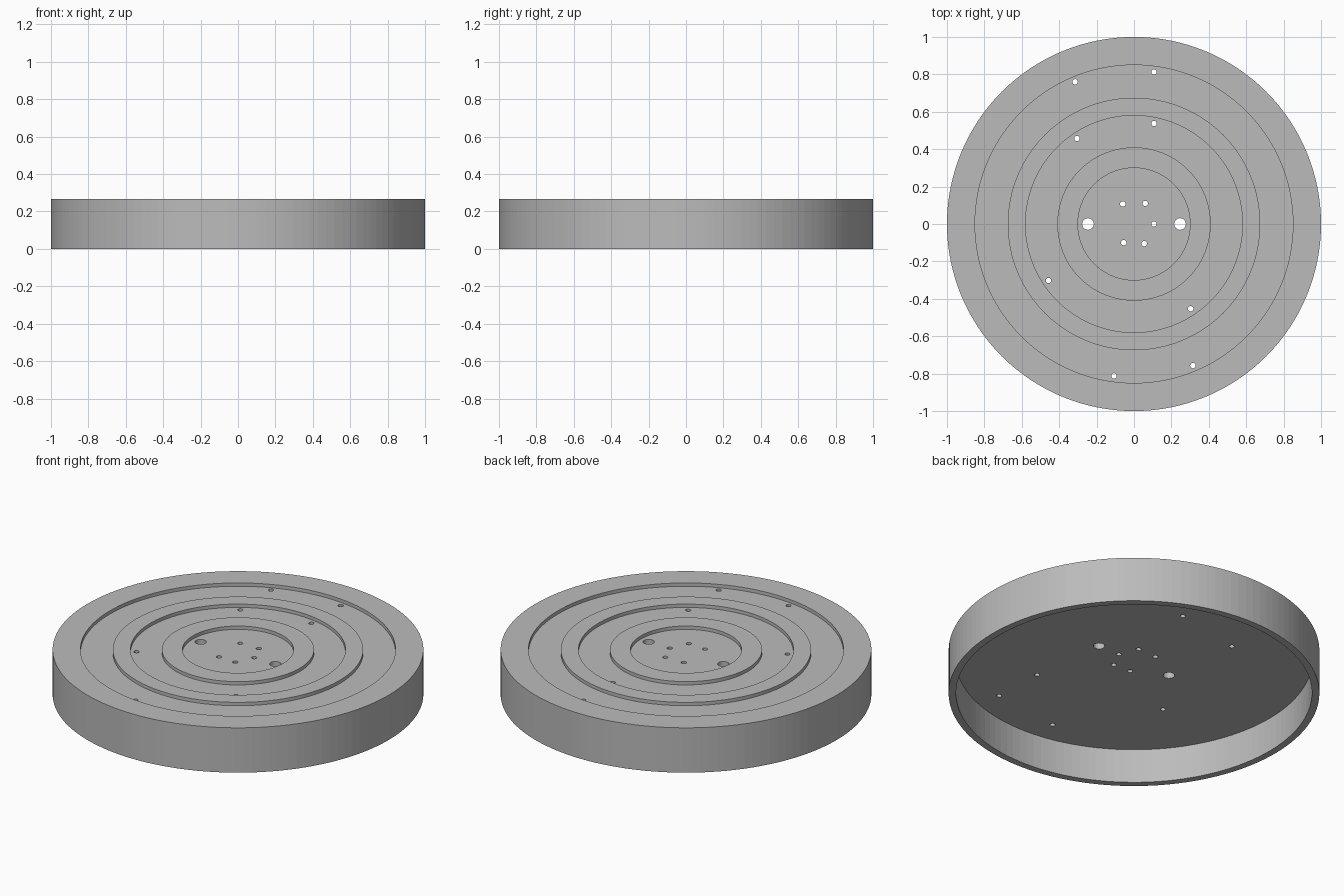
import bpy, bmesh, math
from mathutils import Matrix, Vector

default = bpy.data.objects.get("Cube")
if default:
    bpy.data.objects.remove(default, do_unlink=True)

TOP, FLOOR, CEILING = 0.267, 0.247, 0.203
SEGMENTS = 128

# Plain grey material
grey = bpy.data.materials.new("grey")
grey.use_nodes = True
colour = (0.5, 0.5, 0.5, 1)
grey.diffuse_color = colour
grey.node_tree.nodes["Principled BSDF"].inputs["Base Color"].default_value = colour


def make_object(name, bm):
    bmesh.ops.recalc_face_normals(bm, faces=bm.faces)
    mesh = bpy.data.meshes.new(name)
    bm.to_mesh(mesh)
    bm.free()
    mesh.materials.append(grey)
    obj = bpy.data.objects.new(name, mesh)
    bpy.context.collection.objects.link(obj)
    return obj


# Disc: stepped top with raised rings, thin skirt, hollow underside
profile = [(0, CEILING), (0.96, CEILING), (0.96, 0), (1, 0), (1, TOP)]
level = TOP
for radius in (0.85, 0.675, 0.58, 0.41, 0.30):
    step = FLOOR if level == TOP else TOP
    profile += [(radius, level), (radius, step)]
    level = step
profile.append((0, FLOOR))

bm = bmesh.new()
verts = [bm.verts.new((r, 0, z)) for r, z in profile]
edges = [bm.edges.new(pair) for pair in zip(verts, verts[1:])]
bmesh.ops.spin(bm, geom=verts + edges, cent=(0, 0, 0), axis=(0, 0, 1),
               angle=math.tau, steps=SEGMENTS)
bmesh.ops.remove_doubles(bm, verts=bm.verts, dist=0.0001)
disc = make_object("grooved_disc", bm)

# Through holes: two large ones, a centre group and pairs in the grooves
small_holes = [(-0.06, 0.107), (0.06, 0.11), (0.107, 0), (-0.055, -0.1), (0.055, -0.105),
               (-0.305, 0.457), (0.107, 0.537), (-0.457, -0.302), (0.303, -0.453),
               (-0.315, 0.76), (0.107, 0.813), (0.315, -0.757), (-0.107, -0.812)]
holes = [(x, y, 0.0145) for x, y in small_holes] + [(s * 0.246, 0, 0.031) for s in (-1, 1)]

bm = bmesh.new()
for x, y, radius in holes:
    bmesh.ops.create_cone(bm, cap_ends=True, segments=24, radius1=radius, radius2=radius,
                          depth=0.2, matrix=Matrix.Translation(Vector((x, y, 0.23))))
cutter = make_object("hole_cutter", bm)
cutter.hide_render = True

# Drill the holes, then discard the cutter
cut = disc.modifiers.new("holes", 'BOOLEAN')
cut.operation = 'DIFFERENCE'
cut.solver = 'EXACT'
cut.object = cutter
bpy.context.view_layer.objects.active = disc
disc.select_set(True)
bpy.ops.object.modifier_apply(modifier=cut.name)
bpy.data.objects.remove(cutter, do_unlink=True)
